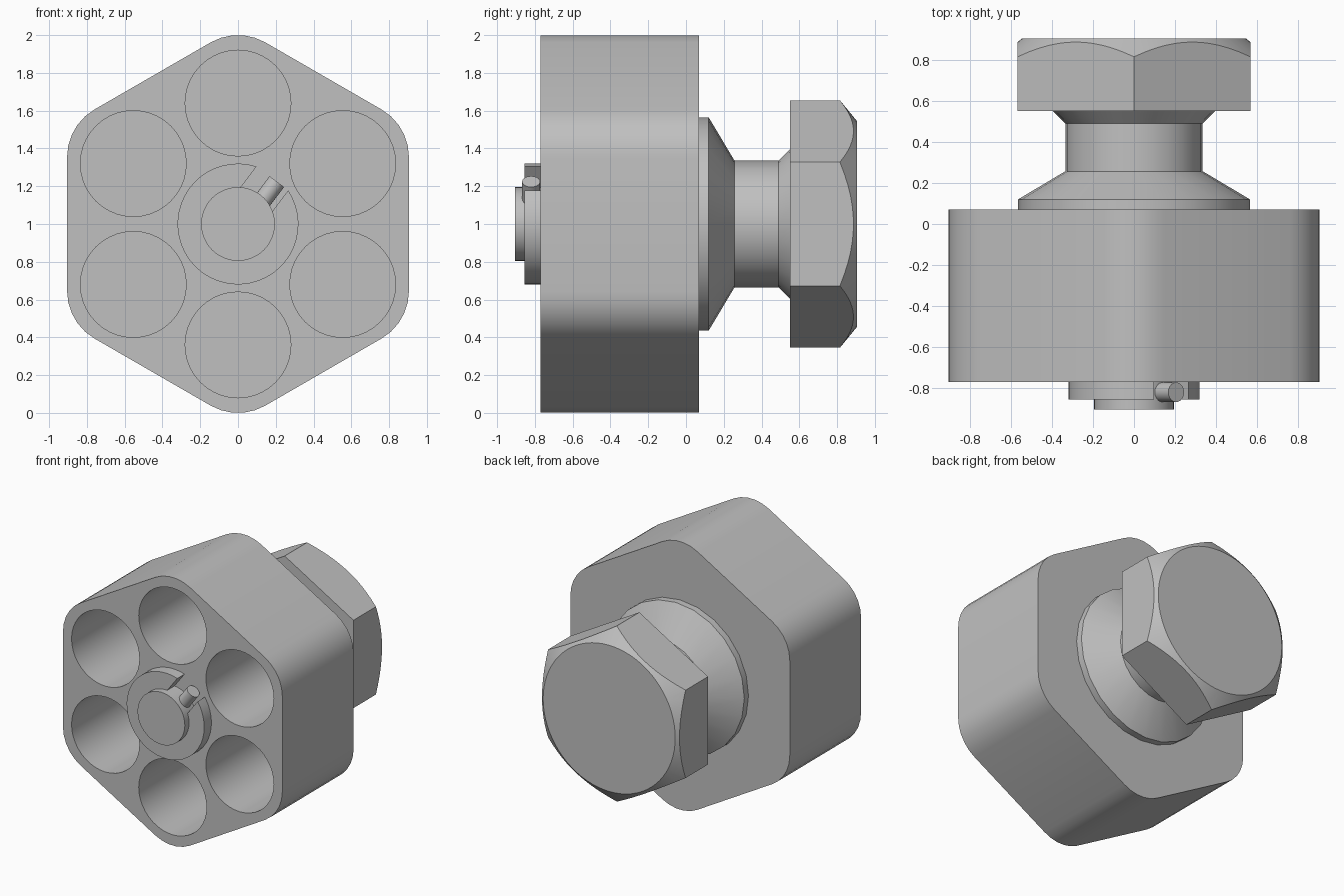
import bpy
import bmesh
from math import sin, cos, asin, pi, radians, tau
from mathutils import Matrix, Vector

AXIS_Z = 1.0  # height of the shared bolt axis, which runs along y

old = bpy.data.objects.get("Cube")
if old:
    bpy.data.objects.remove(old, do_unlink=True)

steel = bpy.data.materials.new("grey_steel")
steel.use_nodes = True
GREY = (0.53, 0.53, 0.53, 1)
steel.diffuse_color = GREY
steel.node_tree.nodes["Principled BSDF"].inputs["Base Color"].default_value = GREY


def polar(r, a, cx=0.0, cz=0.0):
    return (cx + r * cos(a), cz + r * sin(a))


def circle(r, n, cx=0.0, cz=0.0):
    return [polar(r, tau * i / n, cx, cz) for i in range(n)]


def loft(bm, sections):
    """Skin a list of (outline, y) sections and cap both ends."""
    rings = [[bm.verts.new((x, y, z + AXIS_Z)) for x, z in outline]
             for outline, y in sections]
    for a, b in zip(rings, rings[1:]):
        for i in range(len(a)):
            j = (i + 1) % len(a)
            bm.faces.new((a[i], a[j], b[j], b[i]))
    bm.faces.new(rings[0])
    bm.faces.new(rings[-1])


def finish(name, bm):
    bmesh.ops.recalc_face_normals(bm, faces=bm.faces)
    mesh = bpy.data.meshes.new(name)
    bm.to_mesh(mesh)
    bm.free()
    mesh.materials.append(steel)
    obj = bpy.data.objects.new(name, mesh)
    bpy.context.collection.objects.link(obj)
    return obj


def part(name, *solids):
    bm = bmesh.new()
    for sections in solids:
        loft(bm, sections)
    return finish(name, bm)


def prism(outline, y0, y1):
    return [(outline, y0), (outline, y1)]


def turned(profile, n):
    return [(circle(r, n), y) for r, y in profile]


def combine(obj, tool, operation):
    """Apply a boolean and discard the tool."""
    tool.hide_render = True
    mod = obj.modifiers.new("cut", "BOOLEAN")
    mod.operation, mod.object, mod.solver = operation, tool, "EXACT"
    graph = bpy.context.evaluated_depsgraph_get()
    result = bpy.data.meshes.new_from_object(obj.evaluated_get(graph))
    obj.modifiers.clear()
    obj.data = result
    bpy.data.objects.remove(tool, do_unlink=True)


def smooth(obj, angle=25):
    obj.data.shade_smooth()
    obj.data.set_sharp_from_angle(angle=radians(angle))


# Hexagonal block with rounded corners
CORNER, STEPS = 0.29, 5
centre_r = (0.905 - CORNER) / cos(pi / 6)
outline = []
for k in range(6):
    mid = pi / 2 + k * pi / 3
    cx, cz = polar(centre_r, mid)
    outline += [polar(CORNER, mid + pi / 3 * (i / STEPS - 0.5), cx, cz)
                for i in range(STEPS + 1)]
block = part("hexagonal_block", prism(outline, -0.77, 0.07))

# Six blind bores in the front face
bores = [prism(circle(0.28, 40, *polar(0.64, pi / 2 + k * pi / 3)), -0.9, -0.05)
         for k in range(6)]
combine(block, part("bore_cutter", *bores), "DIFFERENCE")
smooth(block)

# Shaft end in front
shaft = part("shaft_end", turned([(0.195, -0.905), (0.195, -0.76)], 40))
smooth(shaft)

# Retaining ring with a parallel slot
SLOT_ANGLE, SLOT_HALF = radians(53), 0.105


def open_arc(r, n=40):
    gap = asin(SLOT_HALF / r)
    return [polar(r, SLOT_ANGLE + gap + (tau - 2 * gap) * i / n) for i in range(n + 1)]


ring = part("slotted_ring",
            prism(open_arc(0.32) + open_arc(0.19)[::-1], -0.855, -0.765))
smooth(ring)

# Small locating pin lying in the slot
along = Vector((cos(SLOT_ANGLE), 0, sin(SLOT_ANGLE)))
across = Vector((sin(SLOT_ANGLE), 0, -cos(SLOT_ANGLE)))
start, end = 0.15, 0.303
bm = bmesh.new()
place = (Matrix.Translation(along * (start + end) / 2 + across * 0.029
                            + Vector((0, -0.82, AXIS_Z)))
         @ along.to_track_quat("Z", "Y").to_matrix().to_4x4())
bmesh.ops.create_cone(bm, cap_ends=True, segments=20, radius1=0.048, radius2=0.048,
                      depth=end - start, matrix=place)
pin = finish("locating_pin", bm)
smooth(pin)

# Turned collar, cone and neck behind the block
neck = part("collar_and_neck", turned([
    (0.565, 0.065), (0.565, 0.12), (0.335, 0.257),
    (0.335, 0.49), (0.4, 0.555)], 24))
smooth(neck)

# Hexagonal bolt head, its corners chamfered by a cone
hexagon = [polar(0.655, pi / 2 + k * pi / 3) for k in range(6)]
head = part("hexagonal_head", prism(hexagon, 0.55, 0.905))
chamfer = part("chamfer_tool", turned([
    (0.8, 0.4), (0.8, 0.696), (0.545, 0.905), (0.3, 0.95)], 72))
combine(head, chamfer, "INTERSECT")
smooth(head, 20)
